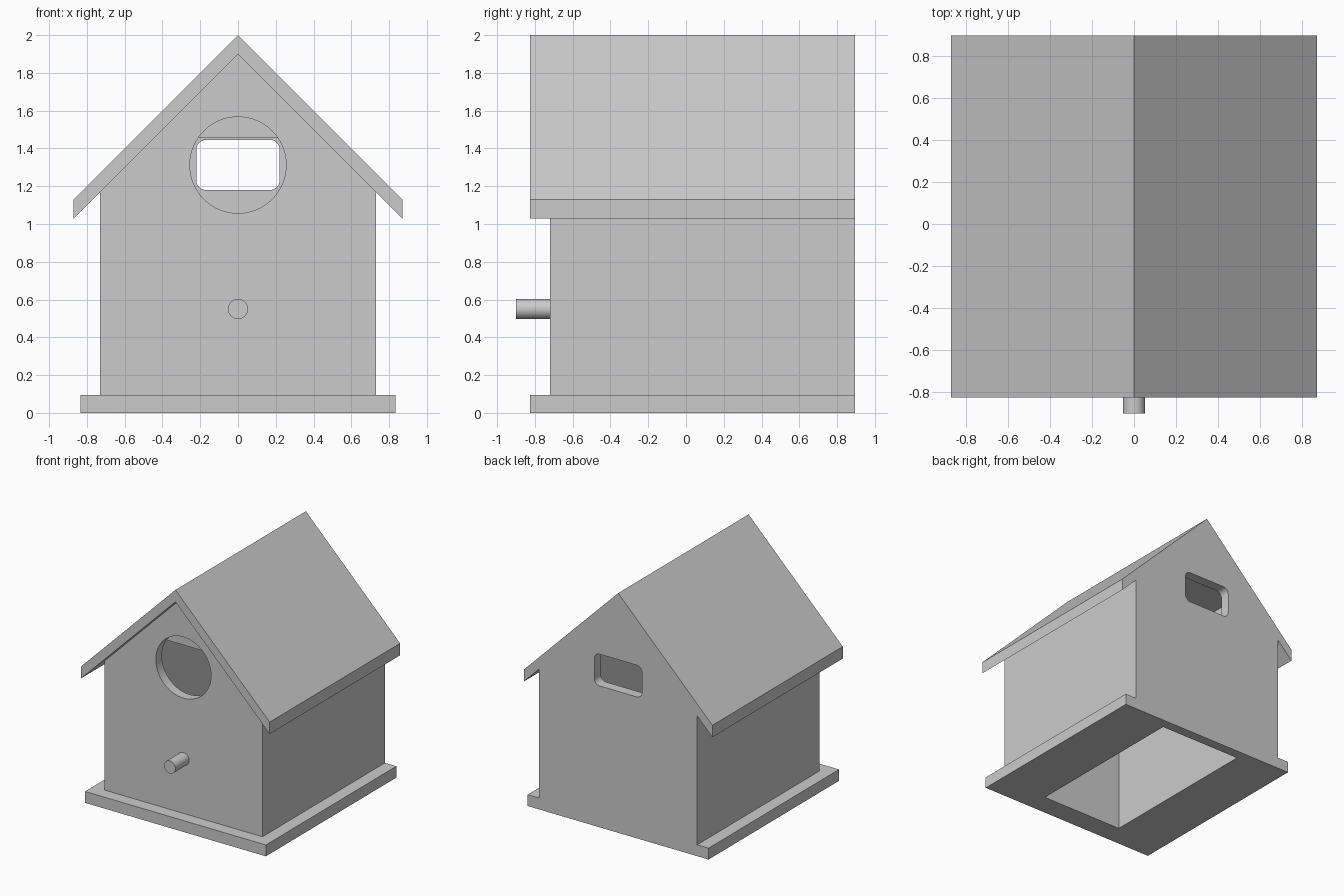
import bpy, bmesh
from math import cos, sin, pi
from mathutils import Vector

old = bpy.data.objects.get("Cube")
if old:
    bpy.data.objects.remove(old, do_unlink=True)

grey = bpy.data.materials.new("plain grey")
grey.use_nodes = True
colour = (0.6, 0.6, 0.6, 1)
grey.diffuse_color = colour
grey.node_tree.nodes["Principled BSDF"].inputs["Base Color"].default_value = colour

BACK = 0.895      # shared plane of back wall, roof and base
FRONT = -0.72     # front wall
EAVE = -0.825     # front edge of roof and base
INNER = -0.64     # inside of front wall


def prism(name, outline, y0, y1):
    """Extrude an (x, z) outline from y0 to y1."""
    bm = bmesh.new()
    face = bm.faces.new([bm.verts.new((x, y0, z)) for x, z in outline])
    ext = bmesh.ops.extrude_face_region(bm, geom=[face])["geom"]
    moved = [v for v in ext if isinstance(v, bmesh.types.BMVert)]
    bmesh.ops.translate(bm, verts=moved, vec=Vector((0, y1 - y0, 0)))
    bmesh.ops.recalc_face_normals(bm, faces=bm.faces)
    mesh = bpy.data.meshes.new(name)
    bm.to_mesh(mesh)
    bm.free()
    mesh.materials.append(grey)
    ob = bpy.data.objects.new(name, mesh)
    bpy.context.collection.objects.link(ob)
    return ob


def box(w, z0, z1):
    return [(-w, z0), (w, z0), (w, z1), (-w, z1)]


def circle(r, z, n):
    return [(r * cos(2 * pi * i / n), z + r * sin(2 * pi * i / n)) for i in range(n)]


def rounded_box(w, z0, z1, r, n=8):
    pts = []
    centres = [(w - r, z1 - r), (r - w, z1 - r), (r - w, z0 + r), (w - r, z0 + r)]
    for q, (cx, cz) in enumerate(centres):
        for i in range(n + 1):
            a = (q + i / n) * pi / 2
            pts.append((cx + r * cos(a), cz + r * sin(a)))
    return pts


def combine(target, other, operation):
    mod = target.modifiers.new(operation.lower(), "BOOLEAN")
    mod.operation, mod.solver, mod.object = operation, "EXACT", other
    activate(target)
    bpy.ops.object.modifier_apply(modifier=mod.name)
    bpy.data.objects.remove(other, do_unlink=True)


def activate(ob):
    bpy.ops.object.select_all(action="DESELECT")
    ob.select_set(True)
    bpy.context.view_layer.objects.active = ob


# Gabled walls, roof and base joined into one solid
house = prism("house", [(-0.73, 0.05), (0.73, 0.05), (0.73, 1.22),
                        (0, 1.95), (-0.73, 1.22)], FRONT, BACK)
roof = prism("roof", [(-0.87, 1.03), (0, 1.9), (0.87, 1.03),
                      (0.87, 1.13), (0, 2), (-0.87, 1.13)], EAVE, BACK)
base = prism("base", box(0.835, 0, 0.095), EAVE, BACK)
combine(house, roof, "UNION")
combine(house, base, "UNION")

# Nesting cavity open at the bottom, round entrance, slot in the back
cavity = prism("cavity", box(0.38, -0.1, 1.455), INNER, 0.81)
entrance = prism("entrance", circle(0.255, 1.312, 64), FRONT - 0.1, INNER)
slot = prism("slot", rounded_box(0.22, 1.18, 1.445, 0.05), 0.7, BACK + 0.1)
for cutter in (cavity, entrance, slot):
    combine(house, cutter, "DIFFERENCE")

# Perch peg below the entrance
perch = prism("perch", circle(0.053, 0.55, 32), -0.9, FRONT)

for ob in (house, perch):
    activate(ob)
    bpy.ops.object.shade_smooth_by_angle(angle=pi / 6)
